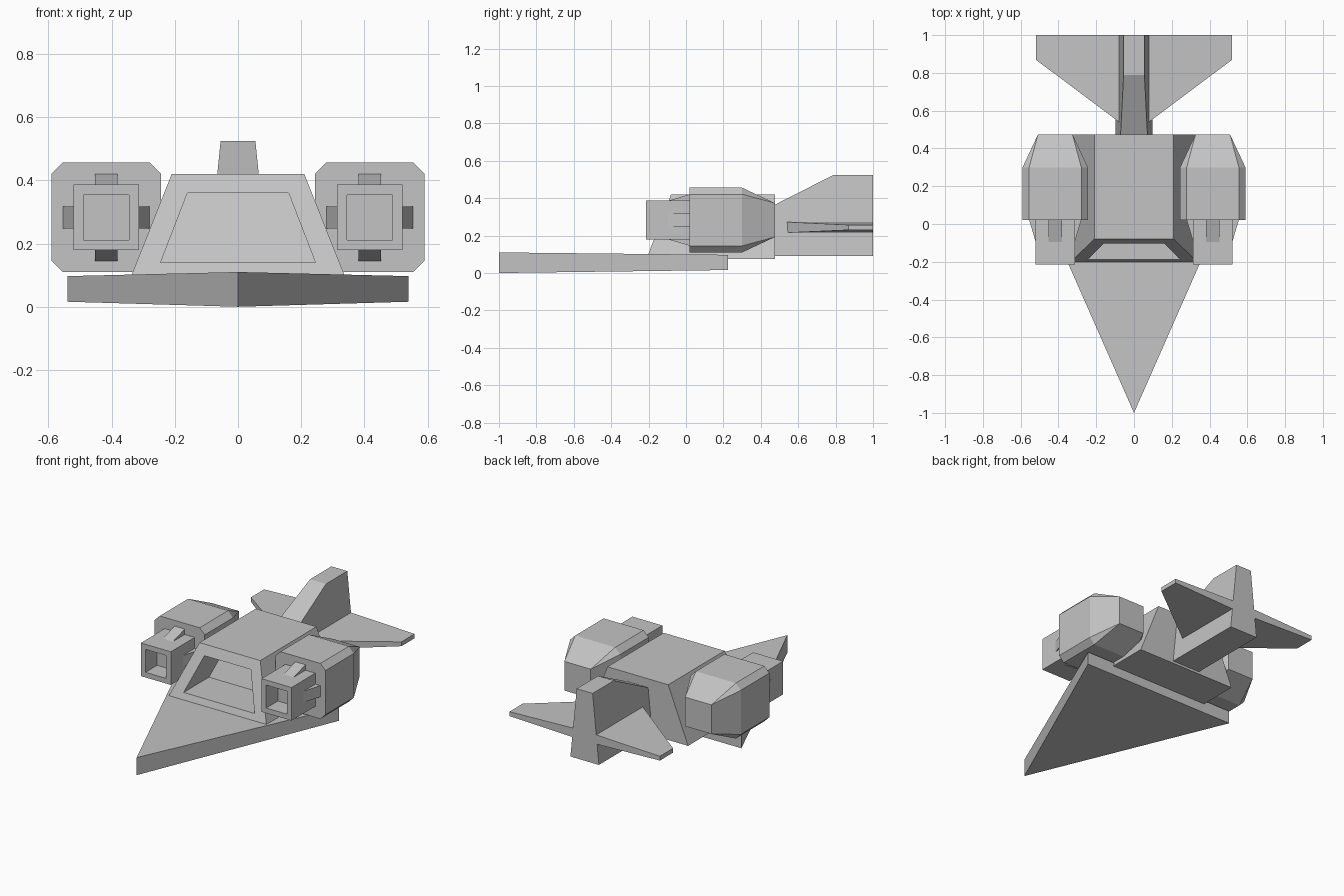
import bpy
import bmesh
from math import pi
from mathutils import Matrix, Vector

if "Cube" in bpy.data.objects:
    bpy.data.objects.remove(bpy.data.objects["Cube"], do_unlink=True)

# Single hull paint
hull_grey = bpy.data.materials.new("hull_grey")
hull_grey.use_nodes = True
hull_grey.diffuse_color = (0.55, 0.55, 0.55, 1)
hull_grey.node_tree.nodes["Principled BSDF"].inputs["Base Color"].default_value = (0.55, 0.55, 0.55, 1)


def loft(bm, rings):
    """Skin a closed solid through rings of equal point count."""
    loops = [[bm.verts.new(p) for p in ring] for ring in rings]
    for a, b in zip(loops, loops[1:]):
        for i in range(len(a)):
            j = (i + 1) % len(a)
            bm.faces.new((a[i], a[j], b[j], b[i]))
    bm.faces.new(loops[0])
    bm.faces.new(loops[-1])


def part(name, *solids, mirrored=False):
    bm = bmesh.new()
    for rings in solids:
        loft(bm, rings)
    bmesh.ops.remove_doubles(bm, verts=bm.verts, dist=0.0005)
    bmesh.ops.recalc_face_normals(bm, faces=bm.faces)
    mesh = bpy.data.meshes.new(name)
    bm.to_mesh(mesh)
    bm.free()
    mesh.materials.append(hull_grey)
    obj = bpy.data.objects.new(name, mesh)
    bpy.context.collection.objects.link(obj)
    if mirrored:
        obj.modifiers.new("mirror", 'MIRROR')
    return obj


def trapezoid(low, z_low, high, z_high, y_at):
    """Symmetric four-point ring; y_at gives the depth at a height."""
    pts = ((-low, z_low), (low, z_low), (high, z_high), (-high, z_high))
    return [Vector((x, y_at(z), z)) for x, z in pts]


# Arrowhead nose plate, slightly thinner at the back
outline = ((0, -1, 0, 0.11), (0.54, 0.225, 0.016, 0.097), (-0.54, 0.225, 0.016, 0.097))
part("nose_plate", [[(x, y, lo) for x, y, lo, hi in outline],
                    [(x, y, hi) for x, y, lo, hi in outline]])


# Cabin with sloped front and recessed window opening
def windshield(z):
    return -0.08 - 0.381 * (0.42 - z)


window = trapezoid(0.245, 0.14, 0.16, 0.36, windshield)
part("cabin", [
    trapezoid(0.347, 0.075, 0.21, 0.42, lambda z: 0.475),
    trapezoid(0.347, 0.075, 0.21, 0.42, windshield),
    window,
    [p + Vector((0, 0.25, 0)) for p in window],
])

# Tail fin: narrow tapered body with a raked leading edge
fin_side = ((0.45, 0.09), (1, 0.09), (1, 0.525), (0.79, 0.525), (0.475, 0.365), (0.45, 0.365))
part("tail_fin", [[(s * (0.055 + 0.1 * (0.525 - z)), y, z) for y, z in fin_side] for s in (-1, 1)])

# Tail wings, thinner at the tips
part("tail_wings", [
    [(x, y, z) for y, z in ((y0, lo), (1, lo), (1, hi), (y0, hi))]
    for x, y0, lo, hi in ((0.07, 0.533, 0.215, 0.273), (0.52, 0.87, 0.23, 0.257))
], mirrored=True)

# Engines
centre = Vector((0.417, 0, 0.283))


def square(half, y, cut=0.0):
    """Corner-cut square ring around the engine axis."""
    inner = half - cut
    pts = ((inner, half), (half, inner), (half, -inner), (inner, -half),
           (-inner, -half), (-half, -inner), (-half, inner), (-inner, half))
    return [centre + Vector((x, y, z)) for x, z in pts]


def box_ring(half, y):
    return square(half, y)[::2]


part("engine_pods", [square(0.173, 0.02, 0.035), square(0.173, 0.3, 0.035), square(0.091, 0.475)],
     mirrored=True)
part("engine_intakes", [box_ring(0.1035, 0.05), box_ring(0.1035, -0.215),
                        box_ring(0.0715, -0.215), box_ring(0.0715, -0.1)], mirrored=True)

# Ramped braces on the four sides of each intake
braces = []
for quarter in range(4):
    turn = Matrix.Rotation(quarter * pi / 2, 3, 'Y')
    braces.append([[centre + turn @ Vector((x, y, r))
                    for y, r in ((-0.1, 0.102), (0.025, 0.102), (0.025, 0.139))]
                   for x in (-0.035, 0.035)])
part("intake_braces", *braces, mirrored=True)
